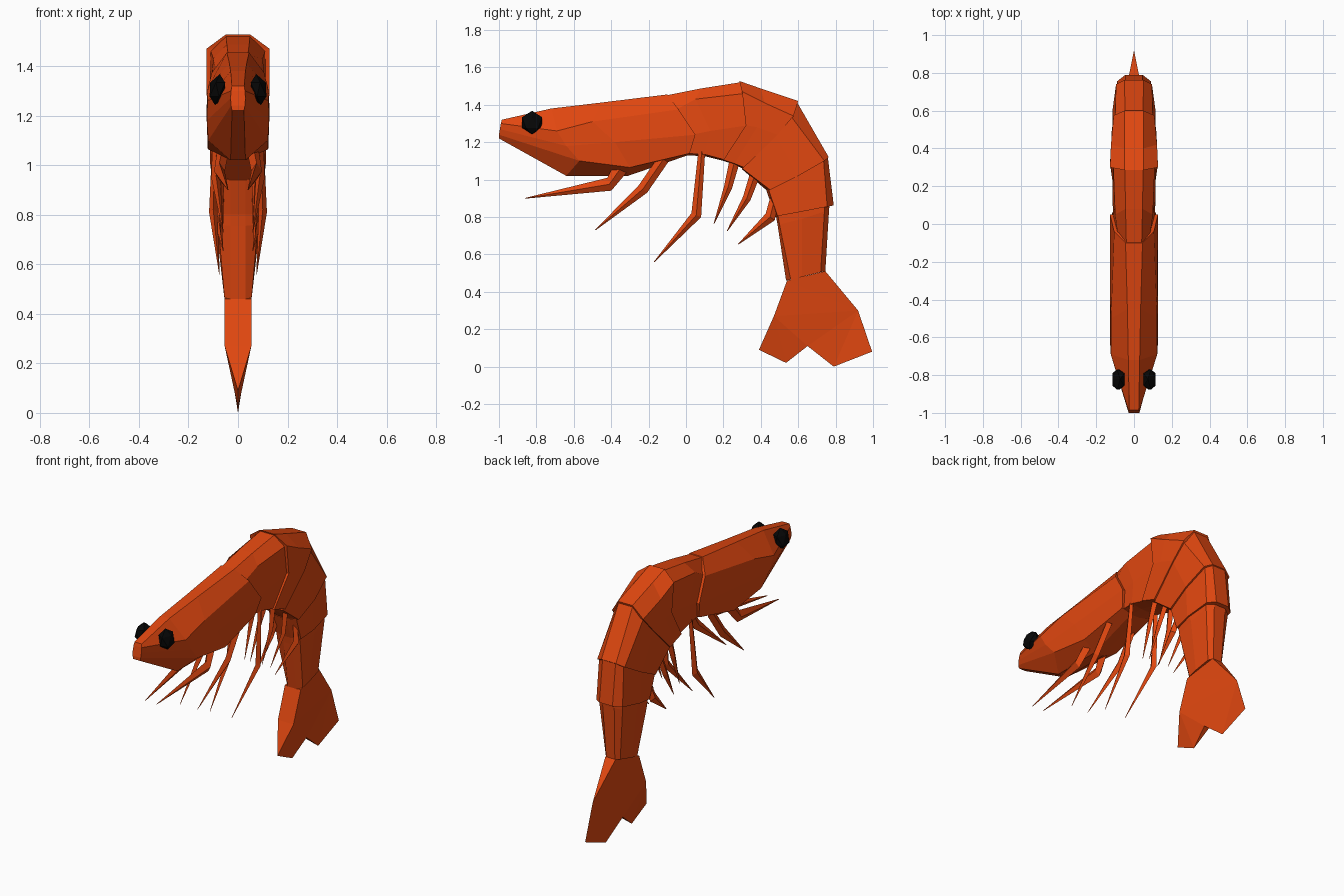
import bpy, bmesh
from mathutils import Vector


def material(name, rgb):
    m = bpy.data.materials.new(name)
    m.diffuse_color = (*rgb, 1)
    return m


SHELL = material("orange_shell", (0.75, 0.063, 0.005))
BLACK = material("eye_black", (0.002, 0.002, 0.002))


def finish(name, bm, mat):
    bmesh.ops.recalc_face_normals(bm, faces=bm.faces)
    me = bpy.data.meshes.new(name)
    bm.to_mesh(me)
    bm.free()
    me.materials.append(mat)
    ob = bpy.data.objects.new(name, me)
    bpy.context.collection.objects.link(ob)
    return ob


def loft(name, rings):
    """Skin closed rings; ends are capped with strips across the ring."""
    bm = bmesh.new()
    vs = [[bm.verts.new(p) for p in r] for r in rings]
    n = len(vs[0])
    for a, b in zip(vs, vs[1:]):
        for i in range(n):
            j = (i + 1) % n
            bm.faces.new((a[i], a[j], b[j], b[i]))
    for r in (vs[0], vs[-1]):
        for i in range(n // 2 - 1):
            bm.faces.new((r[i], r[i + 1], r[n - 2 - i], r[n - 1 - i]))
    return finish(name, bm, SHELL)


def shell(name, halves):
    """Half sections run from the back ridge down to the belly."""
    loft(name, [h + [(-x, y, z) for x, y, z in reversed(h)] for h in halves])


# Head shell
shell("head_shell", [
    [(.025, -.985, 1.32), (.028, -.99, 1.3), (.03, -.995, 1.27), (.028, -1, 1.24), (.024, -1, 1.22)],
    [(.03, -.72, 1.38), (.123, -.69, 1.26), (.126, -.64, 1.18), (.12, -.57, 1.10), (.03, -.64, 1.02)],
    [(.035, -.45, 1.412), (.122, -.5, 1.31), (.127, -.38, 1.2), (.122, -.3, 1.065), (.03, -.31, 1.02)],
    [(.045, -.10, 1.455), (.105, -.04, 1.375), (.127, .05, 1.24), (.105, .02, 1.14), (.03, .01, 1.13)],
])

# Overlapping body segments
shell("body_segment_1", [
    [(.04, -.12, 1.447), (.085, -.06, 1.37), (.108, .03, 1.24), (.09, .0, 1.14), (.03, .0, 1.13)],
    [(.045, .08, 1.487), (.1, .05, 1.43), (.115, .13, 1.26), (.1, .1, 1.135), (.03, .1, 1.125)],
    [(.048, .29, 1.52), (.11, .31, 1.46), (.112, .33, 1.29), (.1, .21, 1.105), (.03, .2, 1.1)],
])
shell("body_segment_2", [
    [(.05, .285, 1.527), (.127, .3, 1.47), (.127, .32, 1.29), (.11, .2, 1.105), (.03, .2, 1.1)],
    [(.05, .4, 1.487), (.122, .42, 1.41), (.122, .38, 1.28), (.11, .26, 1.085), (.03, .26, 1.08)],
    [(.05, .6, 1.42), (.108, .575, 1.34), (.118, .49, 1.24), (.11, .31, 1.065), (.03, .31, 1.055)],
])
shell("body_segment_3", [
    [(.048, .59, 1.42), (.1, .56, 1.34), (.112, .48, 1.24), (.1, .3, 1.06), (.03, .3, 1.055)],
    [(.05, .763, 1.12), (.095, .74, 1.1), (.114, .6, 1.02), (.105, .45, .945), (.03, .44, .935)],
])
shell("body_segment_4", [
    [(.045, .757, 1.13), (.085, .735, 1.11), (.106, .59, 1.03), (.095, .44, .95), (.03, .43, .94)],
    [(.045, .79, .862), (.09, .755, .855), (.104, .6, .825), (.092, .49, .805), (.03, .48, .8)],
])
shell("body_segment_5", [
    [(.04, .77, .88), (.08, .74, .87), (.095, .6, .84), (.08, .49, .82), (.03, .48, .81)],
    [(.04, .765, .84), (.08, .74, .83), (.093, .62, .79), (.08, .5, .76), (.03, .49, .755)],
    [(.03, .745, .51), (.05, .72, .505), (.057, .62, .48), (.055, .56, .465), (.03, .535, .46)],
])

# Tail fan: outline as (half thickness, y, z), wedge shaped
rim = [(.055, .54, .46), (.035, .745, .51), (0, .92, .3), (0, .995, .08), (0, .79, 0),
       (.018, .65, .11), (0, .535, .02), (0, .39, .09), (.054, .47, .27)]
sides = [(0, 1, 2), (0, 2, 8), (8, 2, 5), (2, 3, 4), (2, 4, 5), (8, 5, 6), (8, 6, 7)]
bm = bmesh.new()
right = [bm.verts.new(p) for p in rim]
left = [bm.verts.new((-x, y, z)) if x else v for (x, y, z), v in zip(rim, right)]
for f in sides:
    for half in (right, left):
        vs = [half[i] for i in f]
        if not bm.faces.get(vs):
            bm.faces.new(vs)
for i in range(len(rim)):
    j = (i + 1) % len(rim)
    vs = list(dict.fromkeys((right[i], right[j], left[j], left[i])))
    if len(vs) > 2:
        bm.faces.new(vs)
finish("tail_fan", bm, SHELL)

# Legs: hip, knee and tip as (x, y, z, half width), one pair per entry
legs = {
    "front_leg": [(.06, -.35, 1.06, .04), (.075, -.41, .975, .036), (.04, -.86, .9, .002)],
    "middle_leg": [(.085, -.12, 1.11, .03), (.09, -.23, .95, .03), (.06, -.485, .73, .002)],
    "rear_leg": [(.09, .085, 1.16, .018), (.1, .055, .81, .028), (.075, -.17, .56, .002)],
    "front_swimmer": [(.06, .26, 1.1, .028), (.07, .225, .96, .022), (.06, .15, .765, .002)],
    "middle_swimmer": [(.07, .37, 1.03, .028), (.085, .325, .9, .022), (.07, .22, .725, .002)],
    "rear_swimmer": [(.06, .48, .92, .025), (.085, .45, .8, .03), (.06, .28, .655, .002)],
}
for name, path in legs.items():
    pts = [Vector(p[:3]) for p in path]
    for side, s in (("right", 1), ("left", -1)):
        rings = []
        for i, p in enumerate(pts):
            d = (pts[min(i + 1, 2)] - pts[max(i - 1, 0)]).normalized()
            w = path[i][3]
            across = Vector((0, -d.z, d.y)) * w
            out = Vector((w * .6, 0, 0))
            ring = [p + across, p + out, p - across, p - out]
            rings.append([(s * q.x, q.y, q.z) for q in ring])
        loft(f"{name}_{side}", rings)

# Eyes
for side, s in (("right", 1), ("left", -1)):
    bm = bmesh.new()
    bmesh.ops.create_icosphere(bm, subdivisions=1, radius=.063)
    for v in bm.verts:
        x, y, z = v.co
        v.co = (s * (.083 + x * .6 - z * .15), -.823 + y, 1.305 + z)
    finish("eye_" + side, bm, BLACK)
